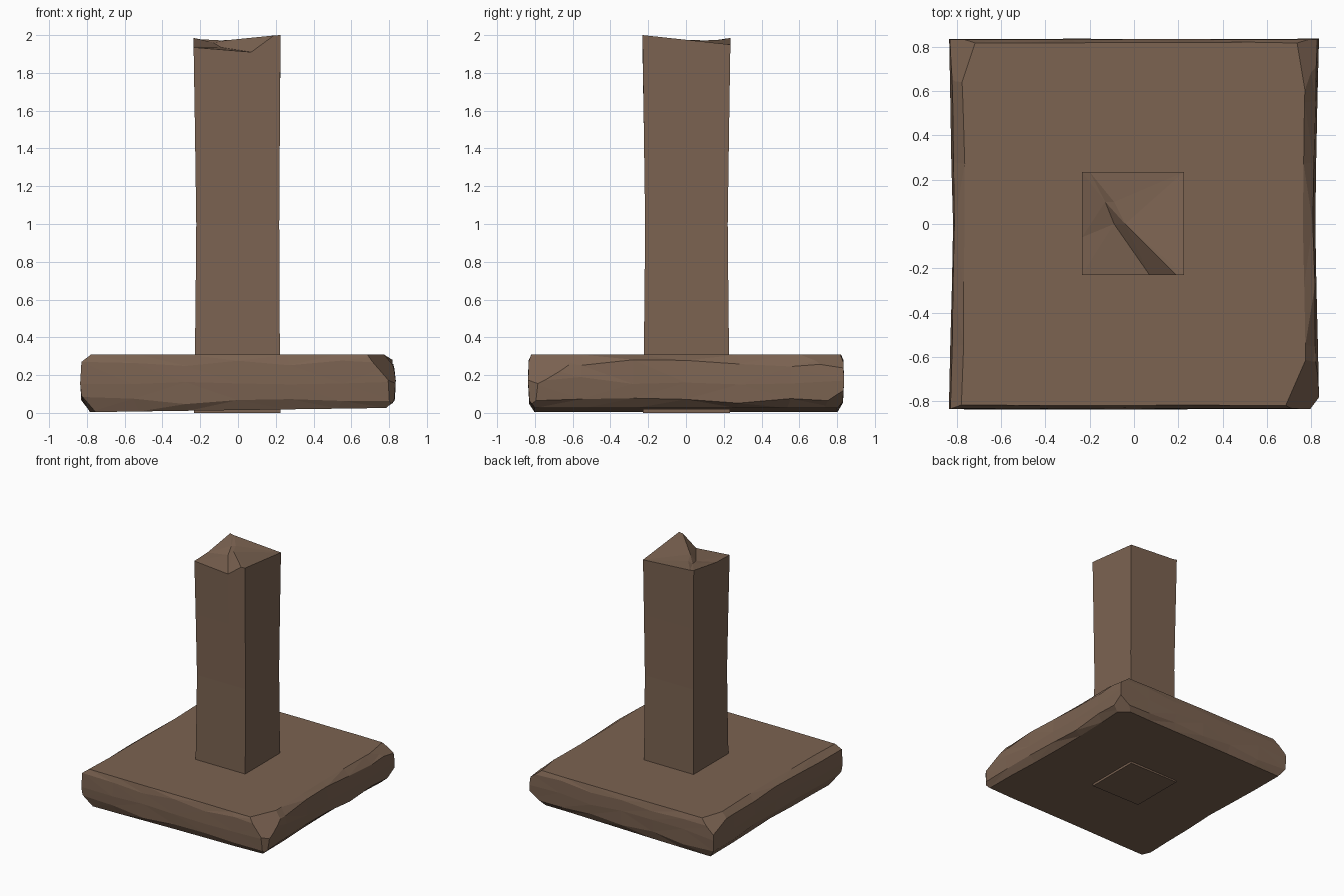
import bpy, bmesh, random
from mathutils import Vector

random.seed(7)

cube = bpy.data.objects.get("Cube")
if cube:
    bpy.data.objects.remove(cube, do_unlink=True)

brown = bpy.data.materials.new("weathered_brown")
brown.use_nodes = True
colour = (0.2, 0.125, 0.083, 1)
brown.diffuse_color = colour
brown.node_tree.nodes["Principled BSDF"].inputs["Base Color"].default_value = colour


def finish(bm, name):
    bmesh.ops.recalc_face_normals(bm, faces=bm.faces)
    mesh = bpy.data.meshes.new(name)
    bm.to_mesh(mesh)
    bm.free()
    mesh.materials.append(brown)
    obj = bpy.data.objects.new(name, mesh)
    bpy.context.collection.objects.link(obj)
    return obj


def bridge(bm, lower, upper):
    n = len(lower)
    for i in range(n):
        j = (i + 1) % n
        bm.faces.new((lower[i], lower[j], upper[j], upper[i]))


def chip(bm, point, normal):
    """Slice off everything beyond a plane and close the cut."""
    cut = bmesh.ops.bisect_plane(bm, geom=bm.verts[:] + bm.edges[:] + bm.faces[:],
                                 plane_co=Vector(point), plane_no=Vector(normal),
                                 clear_outer=True)
    edges = [e for e in cut["geom_cut"] if isinstance(e, bmesh.types.BMEdge)]
    bmesh.ops.holes_fill(bm, edges=edges, sides=0)


# Worn slab: stacked square rings with roughened rims
STEPS = 6
HALF = 0.84
corners = [(-1, -1), (1, -1), (1, 1), (-1, 1)]
outline = []
for k, (ax, ay) in enumerate(corners):
    bx, by = corners[(k + 1) % 4]
    for s in range(STEPS):
        t = s / STEPS
        outline.append((ax + (bx - ax) * t, ay + (by - ay) * t))

# Height, x inset, y inset, jitter of each ring
levels = [(0.015, 0.05, 0.035, 0.012), (0.065, 0.008, 0.008, 0.006),
          (0.17, 0.003, 0.003, 0.003), (0.265, 0.01, 0.005, 0.006),
          (0.308, 0.055, 0.018, 0.01)]
bm = bmesh.new()
rings = []
for level, (z, inset_x, inset_y, rough) in enumerate(levels):
    ring = []
    for ux, uy in outline:
        x = ux * (HALF - inset_x - random.uniform(0, rough))
        y = uy * (HALF - inset_y - random.uniform(0, rough * 0.6))
        if abs(ux) == 1:
            x -= ux * 0.018 * (1 - abs(uy))       # sides bow inwards
        dz = 0.014 * x if level == 0 else 0
        if 0 < level < 4:
            dz = random.uniform(-0.02, 0.02)
        ring.append(bm.verts.new((x, y, z + dz)))
    if rings:
        bridge(bm, rings[-1], ring)
    rings.append(ring)
bm.faces.new(rings[0][::-1])
bm.faces.new(rings[-1])
bmesh.ops.triangulate(bm, faces=[f for f in bm.faces if len(f.verts) == 4])

# Chipped corners and edges
chip(bm, (-0.76, 0.7, 0.305), (-0.75, 0.25, 0.85))
chip(bm, (0.74, -0.7, 0.305), (0.8, -0.35, 0.7))
chip(bm, (0.83, -0.79, 0.2), (0.8, -0.6, 0))
chip(bm, (0.78, 0.76, 0.04), (0.5, 0.5, -0.8))
chip(bm, (-0.8, -0.78, 0.04), (-0.7, -0.3, -0.7))
chip(bm, (0.8, 0.5, 0.3), (0.6, 0.1, 0.8))
finish(bm, "base_slab")

# Square post: slightly waisted, with a broken top
rim = [(-0.235, -0.23, 1.935), (0.07, -0.23, 1.91), (0.19, -0.23, 1.998),
       (0.225, -0.23, 2.0), (0.225, 0.235, 1.95), (-0.2, 0.235, 1.978),
       (-0.235, 0.235, 1.985), (-0.235, -0.06, 1.94)]
bm = bmesh.new()
post = []
for height, squeeze in ((0, 0.99), (0.5, 0.96), (1, 0.94), (1.5, 0.97), (None, 1)):
    ring = [bm.verts.new((x * (squeeze if x < 0 else (1 + squeeze) / 2), y * squeeze,
                          z if height is None else height)) for x, y, z in rim]
    if post:
        bridge(bm, post[-1], ring)
    post.append(ring)
bm.faces.new(post[0][::-1])

# Fracture surface: low side, steep break and high side
fl, foot, crest, fr, br, back, bl, side = post[-1]
valley = bm.verts.new((-0.09, 0, 1.935))
ridge = bm.verts.new((-0.04, 0, 1.975))
notch = bm.verts.new((-0.13, 0.1, 1.96))
spur = bm.verts.new((-0.09, 0.1, 1.972))
for face in ((fl, foot, valley), (fl, valley, side), (side, valley, notch),
             (side, notch, bl), (bl, notch, back), (back, notch, spur),
             (notch, valley, ridge), (notch, ridge, spur), (valley, foot, ridge),
             (foot, crest, ridge), (crest, fr, ridge), (fr, br, ridge),
             (ridge, br, spur), (spur, br, back)):
    bm.faces.new(face)
finish(bm, "broken_post")
